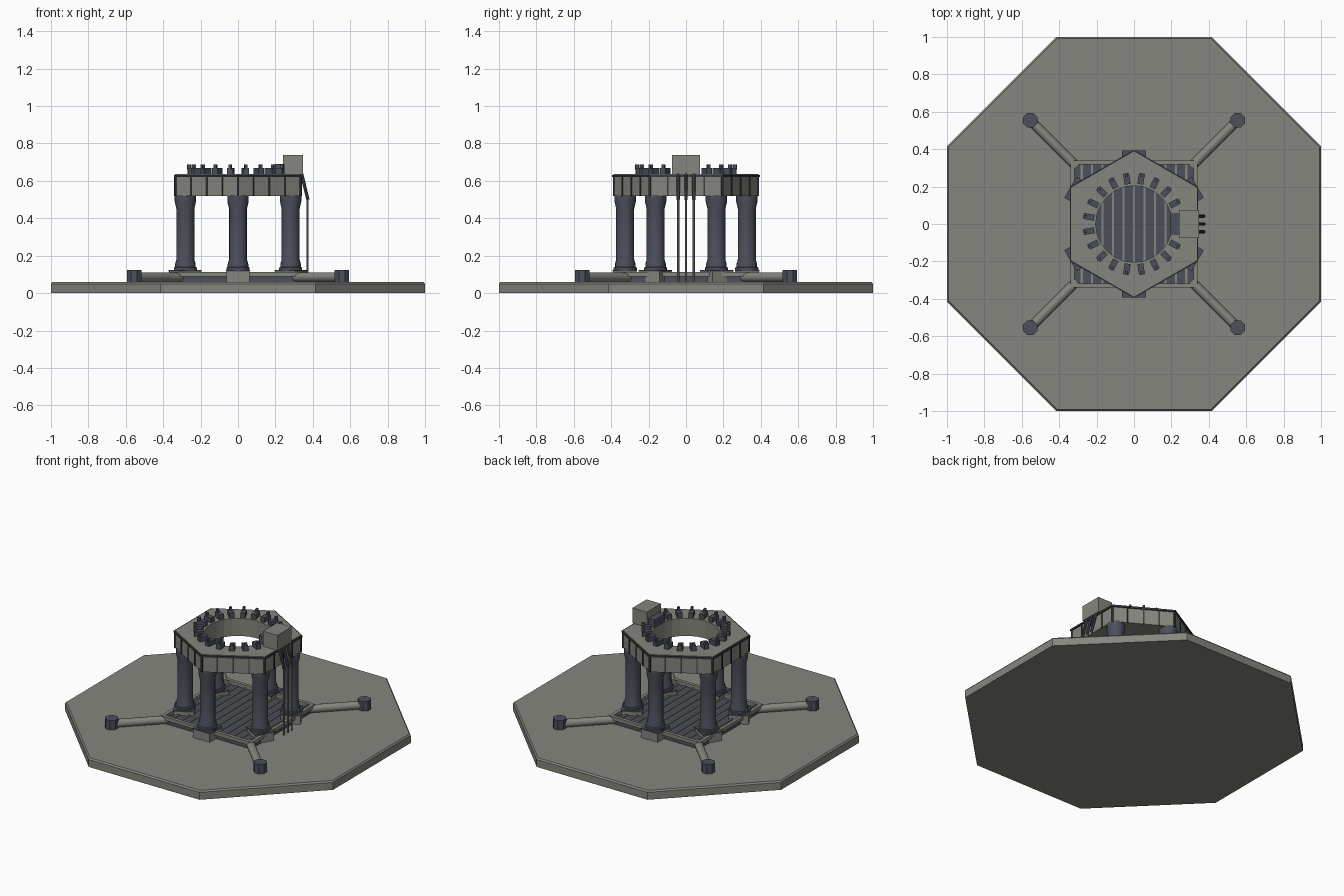
import bpy, bmesh, math
from mathutils import Matrix, Vector

if "Cube" in bpy.data.objects:
    bpy.data.objects.remove(bpy.data.objects["Cube"])


def material(name, r, g, b):
    m = bpy.data.materials.new(name)
    m.diffuse_color = (r, g, b, 1)
    m.use_nodes = True
    m.node_tree.nodes["Principled BSDF"].inputs["Base Color"].default_value = m.diffuse_color
    return m


STONE = material("warm grey", 0.235, 0.24, 0.205)
STEEL = material("blue grey", 0.072, 0.08, 0.105)
TRIM = material("dark trim", 0.04, 0.044, 0.058)
TAU = math.tau


def finish(name, bm, mat, smooth=False):
    bmesh.ops.recalc_face_normals(bm, faces=bm.faces)
    me = bpy.data.meshes.new(name)
    bm.to_mesh(me)
    bm.free()
    ob = bpy.data.objects.new(name, me)
    bpy.context.collection.objects.link(ob)
    me.materials.append(mat)
    if smooth:
        bpy.ops.object.select_all(action='DESELECT')
        ob.select_set(True)
        bpy.context.view_layer.objects.active = ob
        bpy.ops.object.shade_smooth_by_angle(angle=math.radians(35))
    return ob


def box(bm, x0, x1, y0, y1, z0, z1, turn=0.0):
    """Box given by its limits, then turned about the z axis."""
    m = (Matrix.Rotation(turn, 4, 'Z')
         @ Matrix.Translation(((x0 + x1) / 2, (y0 + y1) / 2, (z0 + z1) / 2))
         @ Matrix.Diagonal((x1 - x0, y1 - y0, z1 - z0, 1)))
    bmesh.ops.create_cube(bm, size=1, matrix=m)


def lathe(bm, profile, n, centre=(0, 0), phase=0.0):
    """Closed solid of revolution from (radius, z) points."""
    rings = [[bm.verts.new((centre[0] + r * math.cos(phase + TAU * i / n),
                            centre[1] + r * math.sin(phase + TAU * i / n), z))
              for i in range(n)] for r, z in profile]
    for a, b in zip(rings, rings[1:]):
        for i in range(n):
            bm.faces.new((a[i], a[(i + 1) % n], b[(i + 1) % n], b[i]))
    bm.faces.new(rings[0])
    bm.faces.new(rings[-1])


def rod(bm, a, b, r, n):
    a, b = Vector(a), Vector(b)
    d = b - a
    m = Matrix.Translation((a + b) / 2) @ d.to_track_quat('Z', 'Y').to_matrix().to_4x4()
    bmesh.ops.create_cone(bm, cap_ends=True, segments=n, radius1=r, radius2=r,
                          depth=d.length, matrix=m)


def hex_ring(bm, apothem, z0, z1, hole, n=24):
    """Hexagonal slab with a round hole (inner radius may follow the hexagon)."""
    def hexr(t, ap):
        return ap / math.cos((t + TAU / 12) % (TAU / 6) - TAU / 12)
    loops = []
    for outer, z in ((True, z0), (True, z1), (False, z1), (False, z0)):
        loop = []
        for i in range(n):
            t = TAU * i / n
            r = hexr(t, apothem) if outer else hole
            loop.append(bm.verts.new((r * math.cos(t), r * math.sin(t), z)))
        loops.append(loop)
    for k in range(4):
        a, b = loops[k], loops[(k + 1) % 4]
        for i in range(n):
            bm.faces.new((a[i], a[(i + 1) % n], b[(i + 1) % n], b[i]))


SIXTH = [math.radians(30 + 60 * k) for k in range(6)]

# Octagonal ground slab with chamfered top edge
bm = bmesh.new()
k = 1 / math.cos(TAU / 16)
lathe(bm, [(k, 0), (k, 0.05), (0.992 * k, 0.06)], 8, phase=TAU / 16)
finish("ground_slab", bm, STONE)

# Square deck with raised strips and edge rails
bm = bmesh.new()
box(bm, -0.325, 0.325, -0.325, 0.325, 0.06, 0.09)
finish("deck", bm, STEEL)
bm = bmesh.new()
for i in range(-5, 6):
    box(bm, i * 0.056 - 0.006, i * 0.056 + 0.006, -0.32, 0.32, 0.085, 0.098)
finish("deck_strips", bm, STONE)
bm = bmesh.new()
for q in range(4):
    box(bm, 0.318, 0.34, -0.33, 0.33, 0.09, 0.114, q * TAU / 4)
finish("deck_rails", bm, STONE)

# Four diagonal arms with octagonal end posts
arms, posts = bmesh.new(), bmesh.new()
for sx in (-1, 1):
    for sy in (-1, 1):
        rod(arms, (sx * 0.305, sy * 0.305, 0.085), (sx * 0.55, sy * 0.55, 0.085), 0.026, 12)
        lathe(posts, [(0.042, 0.06), (0.042, 0.124)], 8, (sx * 0.555, sy * 0.555), TAU / 16)
finish("arms", arms, STONE, True)
finish("arm_posts", posts, STEEL)

# Six pillars on footing blocks
blocks, plates, pillars = bmesh.new(), bmesh.new(), bmesh.new()
for t in SIXTH:
    box(blocks, 0.265, 0.39, -0.062, 0.062, 0.06, 0.115, t)
    box(plates, 0.262, 0.393, -0.065, 0.065, 0.115, 0.124, t)
    c = (0.325 * math.cos(t), 0.325 * math.sin(t))
    lathe(pillars, [(0.062, 0.122), (0.062, 0.136), (0.055, 0.14), (0.055, 0.155),
                    (0.048, 0.18), (0.048, 0.45), (0.057, 0.49), (0.057, 0.525)], 16, c)
finish("pillar_footings", blocks, STONE)
finish("footing_plates", plates, STEEL)
finish("pillars", pillars, STEEL, True)

# Hexagonal crown with dark rim and top plate
bm = bmesh.new()
hex_ring(bm, 0.335, 0.518, 0.625, 0.205)
finish("crown", bm, STONE)
bm = bmesh.new()
hex_ring(bm, 0.343, 0.62, 0.632, 0.22)
finish("crown_rim", bm, TRIM)
bm = bmesh.new()
hex_ring(bm, 0.336, 0.624, 0.636, 0.205)
finish("crown_top", bm, STONE)

# Vertical ribs on the crown sides
bm = bmesh.new()
for s in range(6):
    for j in (-1, 0, 1):
        y = j * 0.097
        box(bm, 0.33, 0.34, y - 0.004, y + 0.004, 0.518, 0.622, s * TAU / 6)
for t in SIXTH:
    box(bm, 0.375, 0.391, -0.006, 0.006, 0.518, 0.622, t)
finish("crown_ribs", bm, TRIM)

# Ring of clamps round the opening, left out beside the control box
clamps, pins = bmesh.new(), bmesh.new()
for i in range(1, 19):
    t = math.radians(9 + 18 * i)
    box(clamps, 0.215, 0.272, -0.016, 0.016, 0.635, 0.668, t)
    box(pins, 0.255, 0.275, -0.007, 0.007, 0.66, 0.687, t)
finish("clamps", clamps, STEEL)
finish("clamp_pins", pins, STEEL)

# Control box with stepped block in front
bm = bmesh.new()
box(bm, 0.24, 0.347, -0.075, 0.075, 0.635, 0.738)
finish("control_box", bm, STONE)
bm = bmesh.new()
box(bm, 0.195, 0.245, -0.055, 0.055, 0.635, 0.69)
finish("control_step", bm, STEEL)

# Three pipes running from the box to the ground
upper, lower = bmesh.new(), bmesh.new()
for y in (-0.042, 0, 0.042):
    rod(upper, (0.338, y, 0.645), (0.374, y, 0.5), 0.009, 8)
    rod(lower, (0.372, y, 0.06), (0.372, y, 0.51), 0.006, 8)
finish("upper_pipes", upper, STEEL, True)
finish("lower_pipes", lower, STONE, True)
